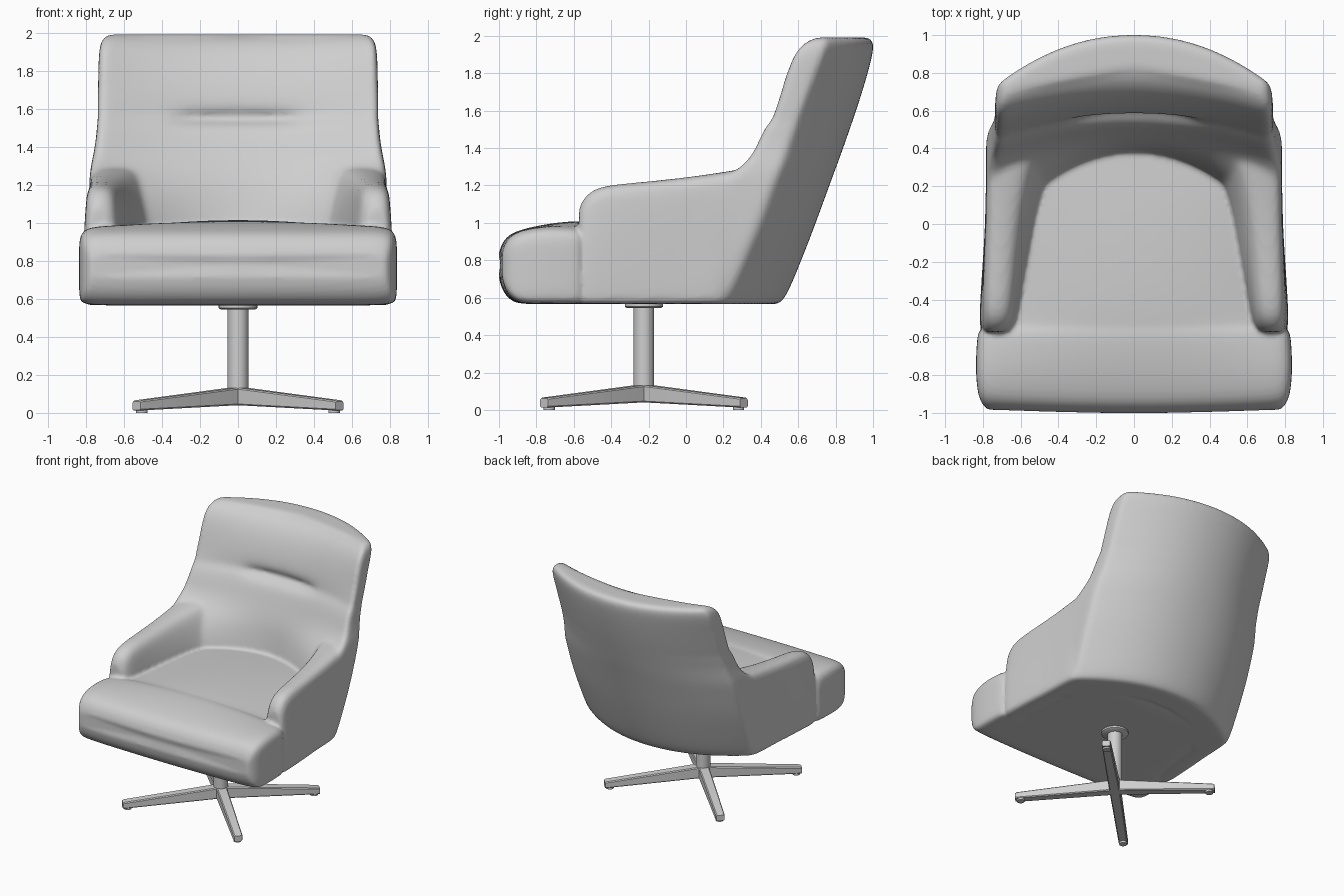
import bpy, bmesh, math

if "Cube" in bpy.data.objects:
    bpy.data.objects.remove(bpy.data.objects["Cube"])

grey = bpy.data.materials.new("plain_grey")
grey.diffuse_color = (0.62, 0.62, 0.62, 1)
grey.use_nodes = True
grey.node_tree.nodes["Principled BSDF"].inputs["Base Color"].default_value = grey.diffuse_color


def finish(name, bm, subsurf=0, angle=40):
    bmesh.ops.recalc_face_normals(bm, faces=bm.faces)
    me = bpy.data.meshes.new(name)
    bm.to_mesh(me)
    bm.free()
    ob = bpy.data.objects.new(name, me)
    bpy.context.collection.objects.link(ob)
    me.materials.append(grey)
    if subsurf:
        mod = ob.modifiers.new("smooth", 'SUBSURF')
        mod.levels = mod.render_levels = subsurf
    bpy.ops.object.select_all(action='DESELECT')
    ob.select_set(True)
    bpy.context.view_layer.objects.active = ob
    if subsurf:
        bpy.ops.object.shade_smooth()
    else:
        bpy.ops.object.shade_smooth_by_angle(angle=math.radians(angle))
    return ob


def loft(name, rings, subsurf=0, angle=40):
    """Skin a list of equal-length rings and cap both ends."""
    bm = bmesh.new()
    rows = [[bm.verts.new(p) for p in r] for r in rings]
    n = len(rows[0])
    for a, b in zip(rows, rows[1:]):
        for i in range(n):
            j = (i + 1) % n
            bm.faces.new((a[i], a[j], b[j], b[i]))
    for r in (rows[0], rows[-1]):
        cap = bm.faces.new(r)
        if subsurf:
            bmesh.ops.inset_region(bm, faces=[cap], thickness=0.012)
    return finish(name, bm, subsurf, angle)


def fuse(name, parts, voxel, passes):
    """Merge overlapping parts into one padded skin with soft seams."""
    bm = bmesh.new()
    dg = bpy.context.evaluated_depsgraph_get()
    for ob in parts:
        me = bpy.data.meshes.new_from_object(ob.evaluated_get(dg))
        bm.from_mesh(me)
        bpy.data.meshes.remove(me)
    for ob in parts:
        bpy.data.objects.remove(ob)
    ob = finish(name, bm, 0, 180)
    rm = ob.modifiers.new("skin", 'REMESH')
    rm.mode = 'VOXEL'
    rm.voxel_size = voxel
    rm.use_smooth_shade = True
    sm = ob.modifiers.new("soften", 'SMOOTH')
    sm.factor = 0.5
    sm.iterations = passes
    bpy.context.view_layer.update()
    return ob


# Curved backrest: z, half width, outer corner y, outer centre y,
# inner corner y, inner centre y
SEAM = 1.55
BACK = [
    (0.566, 0.745, 0.20, 0.49, -0.10, 0.30),
    (0.586, 0.765, 0.22, 0.53, -0.10, 0.32),
    (0.80, 0.780, 0.31, 0.618, -0.10, 0.35),
    (1.00, 0.784, 0.40, 0.695, -0.08, 0.385),
    (1.18, 0.784, 0.46, 0.76, 0.08, 0.415),
    (1.28, 0.779, 0.50, 0.797, 0.265, 0.445),
    (1.36, 0.760, 0.53, 0.827, 0.345, 0.475),
    (1.44, 0.747, 0.555, 0.855, 0.38, 0.505),
    (1.52, 0.741, 0.585, 0.883, 0.42, 0.54),
    (SEAM, 0.736, 0.595, 0.893, 0.45, 0.575),
    (1.578, 0.738, 0.605, 0.903, 0.46, 0.58),
    (1.66, 0.737, 0.635, 0.93, 0.49, 0.587),
    (1.78, 0.735, 0.68, 0.967, 0.525, 0.625),
    (1.88, 0.733, 0.72, 0.993, 0.56, 0.675),
    (1.95, 0.725, 0.745, 1.007, 0.605, 0.735),
    (1.985, 0.70, 0.755, 0.995, 0.665, 0.805),
    (1.992, 0.67, 0.75, 0.965, 0.70, 0.85),
]
rings = []
N = 20
for z, w, yc, yb, yf, yi in BACK:
    ring = []
    for i in range(N + 1):                       # outer arc
        t = -1 + 2 * i / N
        ring.append((w * t, yb - (yb - yc) * abs(t) ** 2.1, z))
    for k in (0.1, 0.5, 0.9):                    # side edge
        ring.append((w, yc + (yf - yc) * k, z))
    for i in range(N + 1):                       # inner arc with head seam slit
        t = 1 - 2 * i / N
        x = w * 0.975 * t
        slit = 0.07 * max(0, 1 - (x / 0.36) ** 4) if z == SEAM else 0
        ring.append((x, yi - (yi - yf) * t * t + slit, z))
    for k in (0.9, 0.5, 0.1):
        ring.append((-w, yc + (yf - yc) * k, z))
    rings.append(ring)
shell = [loft("backrest", rings, 2)]

# Arms: y, slant, outer x, inner top x, inner foot x, top z
ARM = [
    (-0.572, 0.0, 0.785, 0.685, 0.665, 1.08),
    (-0.553, 0.0, 0.798, 0.66, 0.635, 1.13),
    (-0.485, 0.0, 0.803, 0.645, 0.615, 1.197),
    (-0.30, 0.0, 0.800, 0.63, 0.58, 1.214),
    (-0.05, 0.0, 0.790, 0.61, 0.53, 1.238),
    (0.05, 0.15, 0.787, 0.58, 0.50, 1.265),
    (0.15, 0.30, 0.782, 0.53, 0.44, 1.30),
    (0.19, 0.30, 0.772, 0.49, 0.40, 1.305),
]
for side, label in ((1, "right"), (-1, "left")):
    rings = []
    for y, slant, xo, xt, xf, top in ARM:
        xl = xo + max(0, (-y - 0.1) * 0.04)      # lower flare towards the front
        sec = [(xf, 0.566), (xl - 0.03, 0.566), (xl - 0.005, 0.572), (xl, 0.62),
               (xl, 0.85), (xo, top - 0.09), (xo - 0.01, top - 0.025),
               (xo - 0.045, top), (xt + 0.05, top), (xt, top - 0.035),
               ((xt + xf) / 2, top - 0.14), (xf, 0.95), (xf, 0.7)]
        rings.append([(side * x, y + slant * (z - 0.58), z) for x, z in sec])
    shell.append(loft(label + "_arm", rings, 2))
shell_body = fuse("shell", shell, 0.015, 9)

# Seat cushion: y, half width, bottom z, side top z, crown height
SEAT = [
    (-1.002, 0.77, 0.715, 0.83, 0.0),
    (-0.99, 0.79, 0.655, 0.88, 0.0),
    (-0.96, 0.812, 0.605, 0.925, 0.0),
    (-0.92, 0.825, 0.574, 0.95, 0.0),
    (-0.86, 0.833, 0.566, 0.967, 0.003),
    (-0.76, 0.838, 0.566, 0.978, 0.014),
    (-0.64, 0.833, 0.566, 0.975, 0.032),
    (-0.58, 0.827, 0.566, 0.967, 0.042),
    (-0.555, 0.81, 0.566, 0.957, 0.048),
    (-0.54, 0.72, 0.566, 0.95, 0.055),
    (-0.40, 0.69, 0.566, 0.955, 0.06),
    (-0.10, 0.66, 0.566, 0.965, 0.05),
    (0.15, 0.62, 0.566, 0.975, 0.03),
    (0.30, 0.58, 0.566, 0.975, 0.02),
    (0.40, 0.52, 0.62, 0.97, 0.02),
]
rings = []
for y, w, zb, zt, crown in SEAT:
    ring = []
    for i in range(13):                          # crowned top
        t = -0.95 + 1.9 * i / 12
        ring.append((w * t, y, zt + crown * (1 - t * t)))
    for k in (0.1, 0.35, 0.65, 0.94):
        ring.append((w, y, zt + (zb - zt) * k))
    for i in range(7):                           # flat underside
        ring.append((w * (0.97 - 1.94 * i / 6), y, zb))
    for k in (0.94, 0.65, 0.35, 0.1):
        ring.append((-w, y, zt + (zb - zt) * k))
    bow = 0.02 * max(0, min(1, (-y - 0.7) / 0.2))  # gently bowed front
    rings.append([(px, py + bow * (px / 0.8) ** 2, pz) for px, py, pz in ring])
seat = loft("seat_cushion", rings, 2)
fuse("upholstered_body", [shell_body, seat], 0.0135, 2)

# Swivel column and collar
CY = -0.225


def lathe(name, profile, sides=32):
    loft(name, [[(r * math.cos(2 * math.pi * i / sides),
                  CY + r * math.sin(2 * math.pi * i / sides), z)
                 for i in range(sides)] for r, z in profile])


lathe("column", [(0.045, 0.04), (0.055, 0.05), (0.055, 0.57)])
lathe("collar", [(0.092, 0.545), (0.102, 0.552), (0.102, 0.58)])

# Four tapered diagonal legs with foot pads
for k in range(4):
    a = math.radians(45 + 90 * k)
    c, s = math.cos(a), math.sin(a)

    def place(d, h, z):
        return (d * c - h * s, CY + d * s + h * c, z)

    rings = []
    for d, h, zb, zt in ((0.0, 0.042, 0.04, 0.135), (0.04, 0.04, 0.04, 0.132),
                         (0.742, 0.034, 0.013, 0.066), (0.756, 0.030, 0.014, 0.06)):
        e = 0.007
        rings.append([place(d, u, z) for u, z in (
            (-h, zb + e), (-h + e, zb), (h - e, zb), (h, zb + e),
            (h, zt - e), (h - e, zt), (-h + e, zt), (-h, zt - e))])
    loft("leg_%d" % (k + 1), rings)
    pad = [[place(0.715 + 0.03 * math.cos(i * math.pi / 8),
                  0.03 * math.sin(i * math.pi / 8), z) for i in range(16)]
           for z in (0.0, 0.02)]
    loft("foot_pad_%d" % (k + 1), pad)
